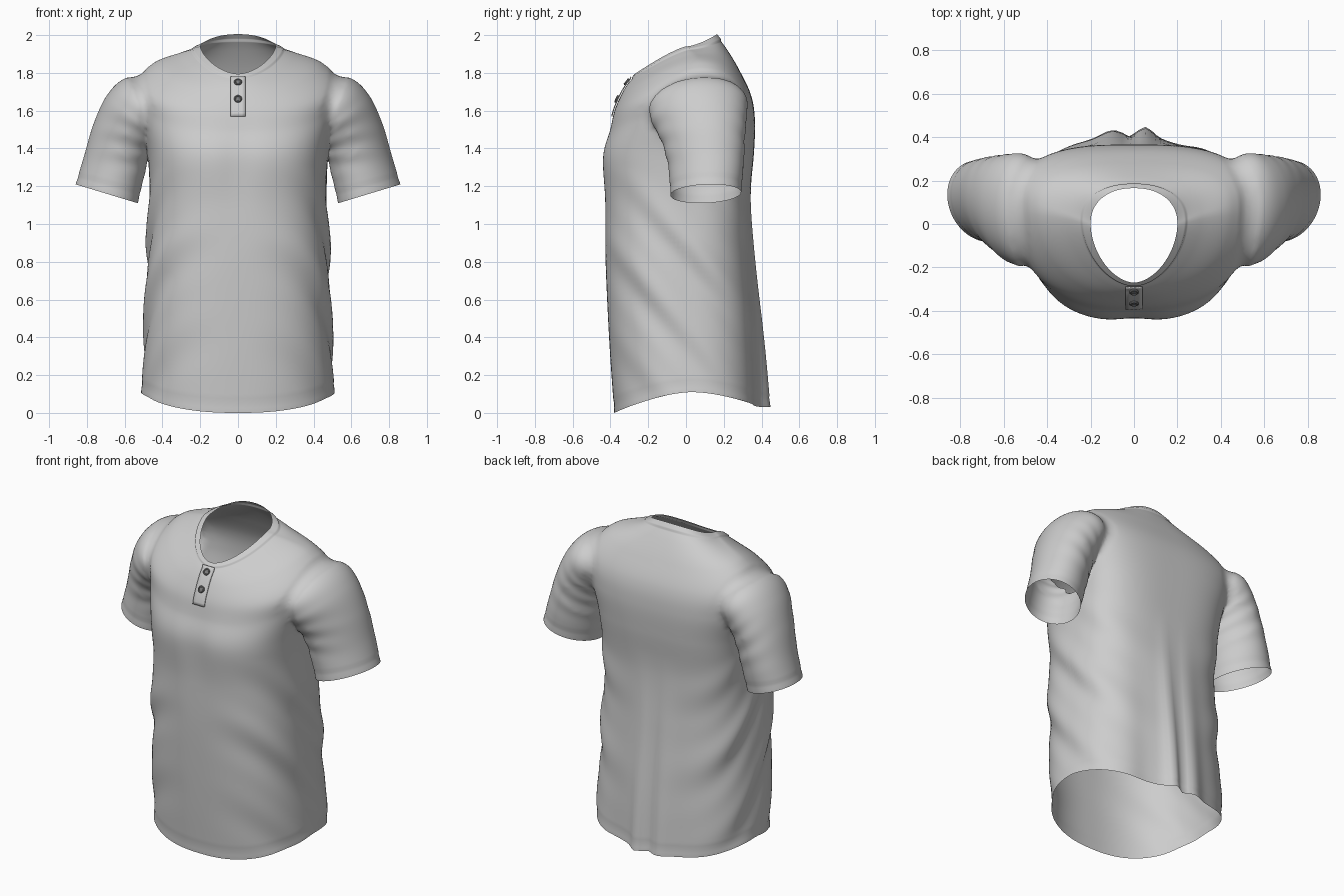
import bpy, bmesh, math
from math import sin, cos, exp, pi
from mathutils import Vector

cube = bpy.data.objects.get("Cube")
if cube:
    bpy.data.objects.remove(cube)


def material(name, value):
    m = bpy.data.materials.new(name)
    m.use_nodes = True
    m.diffuse_color = (value, value, value, 1)
    m.node_tree.nodes["Principled BSDF"].inputs["Base Color"].default_value = m.diffuse_color
    return m


fabric = material("grey fabric", 0.61)
dark = material("dark button", 0.21)

# Body rings: half width, side y, front y, back y, side z, front z, back z, front power, back power
BODY = [(.51, .03, -.38, .40, .11, .00, .03, .85, .8),
        (.495, .02, -.405, .385, .42, .36, .36, .82, .78),
        (.48, .0, -.425, .355, .8, .78, .78, .8, .75),
        (.47, .03, -.43, .34, 1.14, 1.1, 1.12, .76, .7),
        (.48, .05, -.445, .36, 1.38, 1.35, 1.38, .74, .65),
        (.525, .07, -.405, .365, 1.58, 1.5, 1.55, .8, .65),
        (.55, .08, -.38, .345, 1.735, 1.6, 1.68, .86, .7),
        (.45, .07, -.345, .285, 1.85, 1.68, 1.81, .95, .75),
        (.31, .04, -.31, .22, 1.905, 1.74, 1.92, 1.05, .85),
        (.195, .0, -.265, .16, 1.935, 1.79, 2.0, 1.12, .9)]
# Sleeve rings: outer x, outer z, inner x, inner z, centre y, half depth
SLEEVE = [(.86, 1.21, .53, 1.11, .105, .185),
          (.815, 1.36, .49, 1.28, .105, .198),
          (.765, 1.53, .46, 1.38, .09, .22),
          (.695, 1.68, .43, 1.45, .07, .25),
          (.60, 1.77, .40, 1.5, .065, .255),
          (.46, 1.79, .34, 1.52, .07, .2)]
TOP = len(BODY) - 1


def spline(rows, u):
    """Smooth interpolation between rows of ring values."""
    i = min(int(u), len(rows) - 2)
    f = u - i
    b, c = rows[i], rows[i + 1]
    a = rows[i - 1] if i else [2 * p - q for p, q in zip(b, c)]
    d = rows[i + 2] if i + 2 < len(rows) else [2 * q - p for p, q in zip(b, c)]
    return [q + .5 * f * (r - p + f * (2*p - 5*q + 4*r - s + f * (3*(q - r) + s - p)))
            for p, q, r, s in zip(a, b, c, d)]


def power(v, p):
    return math.copysign(abs(v) ** p, v)


def bump(v, centre, width):
    return exp(-((v - centre) / width) ** 2)


def body(u, t):
    w, yc, yf, yb, zs, zf, zb, pf, pb = spline(BODY, u)
    s, c = sin(t), cos(t)
    y_end, z_end, p = (yb, zb, pb) if s > 0 else (yf, zf, pf)
    x = w * power(c, p)
    y = yc + (y_end - yc) * abs(s) ** p
    z = zs + (z_end - zs) * abs(s) ** 1.4
    # Diagonal drape folds on the flanks
    low = max(0, min(1, (1.3 - z) / .4))
    phase = 14 * (z + 1.15 * y) + (.8 if x > 0 else 0)
    out = .012 * low * abs(c) ** 1.4 * (sin(phase) + .4 * sin(1.9 * phase + 1)) * min(1, .3 + z)
    # Raised collar band and stitched hem
    collar = .005 if u > TOP - .42 else 0
    out += collar - .003 * bump(u, .13, .04)
    # Hanging folds down the middle of the back
    if s > 0:
        drop = max(0, 1 - z / 1.25) ** 1.2
        y += drop * s * (.05 * bump(x, .05, .05) - .015 * bump(x, -.01, .03)
                         + .035 * bump(x, -.1, .07) - .02 * bump(x, .22, .09))
    # Shallow hollow between the chest halves
    elif z > .9:
        y += .012 * bump(x, 0, .09) * bump(z, 1.33, .2)
    return Vector((x + out * c, y + out * s, z + collar))


def sleeve(u, t, side):
    xo, zo, xi, zi, yc, h = spline(SLEEVE, u)
    mid = Vector(((xo + xi) / 2, yc, (zo + zi) / 2))
    arm = Vector(((xo - xi) / 2, .03, (zo - zi) / 2))
    fold = .007 * sin(8 * u + 2 * t) * bump(u, 2, 1) * (1 - cos(t)) / 2 - .003 * bump(u, .25, .08)
    p = mid + (arm * cos(t) + Vector((0, h * sin(t), 0))) * (1 + fold / h)
    return Vector((p.x * side, p.y, p.z))


def sheet(name, func, us, ts, closed=True, caps=False):
    """Grid of faces over a surface function, with optional end caps."""
    bm = bmesh.new()
    rows = [[bm.verts.new(func(u, t)) for t in ts] for u in us]
    n = len(ts)
    for a, b in zip(rows, rows[1:]):
        for j in range(n if closed else n - 1):
            k = (j + 1) % n
            bm.faces.new((a[j], a[k], b[k], b[j]))
    if caps:
        for row in (rows[0], rows[-1]):
            hub = bm.verts.new(sum((v.co for v in row), Vector()) / n)
            for j in range(n):
                bm.faces.new((row[j], row[(j + 1) % n], hub)).material_index = 1
    bmesh.ops.recalc_face_normals(bm, faces=bm.faces)
    mesh = bpy.data.meshes.new(name)
    bm.to_mesh(mesh)
    bm.free()
    obj = bpy.data.objects.new(name, mesh)
    bpy.context.collection.objects.link(obj)
    mesh.materials.append(fabric)
    if caps:
        mesh.materials.append(dark)
    return obj


def span(a, b, n):
    return [a + (b - a) * i / n for i in range(n + 1)]


def around(n):
    return [2 * pi * (i + .5) / n for i in range(n)]


def activate(obj):
    bpy.ops.object.select_all(action='DESELECT')
    obj.select_set(True)
    bpy.context.view_layer.objects.active = obj


def smooth(obj, angle):
    activate(obj)
    bpy.ops.object.shade_smooth_by_angle(angle=math.radians(angle))


# Shirt: closed body and sleeves are united, then the end caps are opened
shirt = sheet("shirt", body, span(0, TOP, 126), around(160), caps=True)
for side in (1, -1):
    arm = sheet("sleeve_form", lambda u, t: sleeve(u, t, side),
                span(0, len(SLEEVE) - 1, 50), around(72), caps=True)
    mod = shirt.modifiers.new("join sleeve", 'BOOLEAN')
    mod.operation, mod.solver, mod.object = 'UNION', 'EXACT', arm
    activate(shirt)
    bpy.ops.object.modifier_apply(modifier=mod.name)
    bpy.data.objects.remove(arm)

bm = bmesh.new()
bm.from_mesh(shirt.data)
bmesh.ops.delete(bm, geom=[f for f in bm.faces if f.material_index == 1], context='FACES')
bmesh.ops.remove_doubles(bm, verts=bm.verts, dist=.002)
# Soften the armhole seams, least under the arm
seam = {v for e in bm.edges if len(e.link_faces) == 2 and e.calc_face_angle(0) > .2
        for v in e.verts if abs(v.co.x) > .36 and v.co.z > 1.27}
for _ in range(4):
    seam |= {e.other_vert(v) for v in seam for e in v.link_edges}
seam = [v for v in seam if not v.is_boundary]
for i in range(24):
    bmesh.ops.smooth_vert(bm, verts=[v for v in seam if i < 8 or v.co.z > 1.5], factor=.5,
                          use_axis_x=True, use_axis_y=True, use_axis_z=True)
bm.to_mesh(shirt.data)
bm.free()
shirt.data.materials.pop(index=1)
smooth(shirt, 70)


def front_point(x, z, lift):
    """Point just off the middle of the chest at a given height."""
    lo, hi = 4, TOP
    for _ in range(30):
        u = (lo + hi) / 2
        lo, hi = (u, hi) if body(u, -pi / 2).z < z else (lo, u)
    return Vector((x, body(lo, -pi / 2).y - lift, z))


# Button placket
placket = sheet("placket", lambda z, x: front_point(x, z, .007),
                span(1.57, 1.78, 12), span(-.04, .04, 4), closed=False)
mod = placket.modifiers.new("thickness", 'SOLIDIFY')
mod.thickness, mod.offset = .006, 0
smooth(placket, 40)

# Buttons with a raised rim
PROFILE = [(.02, -.006), (.021, .003), (.018, .007), (.014, .006), (.012, .003), (.0005, .003)]
for label, z in (("upper", 1.752), ("lower", 1.662)):
    here = front_point(0, z, .013)
    slope = front_point(0, z + .02, 0) - front_point(0, z - .02, 0)
    turn = Vector((0, -slope.z, slope.y)).to_track_quat('Z', 'Y')
    button = sheet(label + "_button",
                   lambda p, t: here + turn @ Vector((p[0] * cos(t), p[0] * sin(t), p[1])),
                   PROFILE, around(24))
    button.data.materials[0] = dark
    smooth(button, 35)
